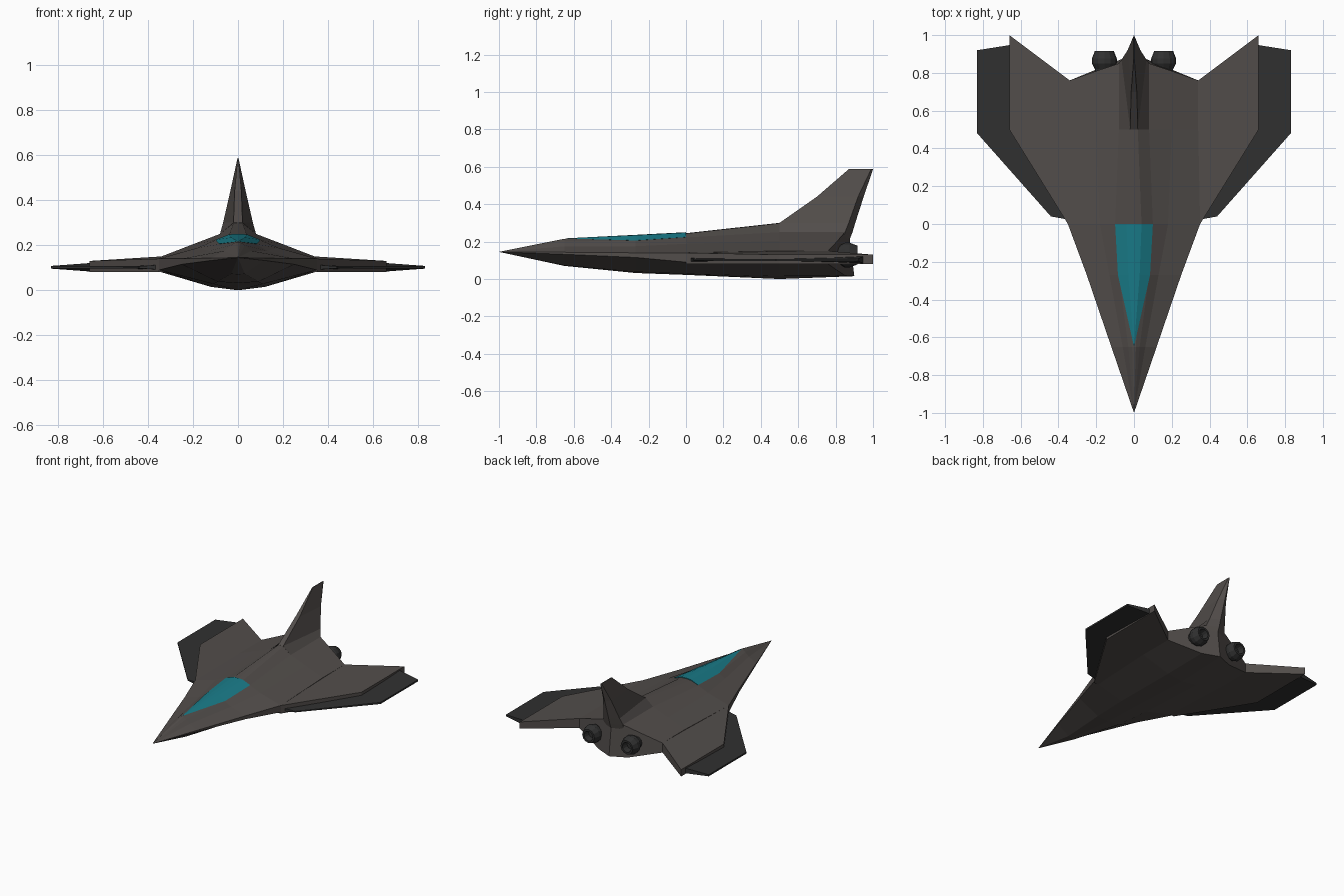
import bpy, bmesh, math

if "Cube" in bpy.data.objects:
    bpy.data.objects.remove(bpy.data.objects["Cube"])


def material(name, r, g, b):
    m = bpy.data.materials.new(name)
    m.diffuse_color = (r, g, b, 1)
    m.use_nodes = True
    m.node_tree.nodes["Principled BSDF"].inputs["Base Color"].default_value = m.diffuse_color
    return m


HULL = material("hull_grey", 0.085, 0.075, 0.07)
DARK = material("dark_grey", 0.03, 0.03, 0.03)
GLASS = material("teal_glass", 0.01, 0.2, 0.25)


def loft(name, rings, mat, mirror=True, closed=False, merge=True):
    """Skin a list of rings, cap the ends and mirror the half across x = 0."""
    bm = bmesh.new()
    vs = [[bm.verts.new(p) for p in ring] for ring in rings]
    n = len(rings[0])
    for a, b in zip(vs, vs[1:]):
        for i in range(n if closed else n - 1):
            j = (i + 1) % n
            bm.faces.new((a[i], a[j], b[j], b[i]))
    bm.faces.new(vs[0])
    bm.faces.new(vs[-1])
    if mirror:
        bmesh.ops.mirror(bm, geom=bm.verts[:] + bm.edges[:] + bm.faces[:],
                         axis='X', merge_dist=0.0005 if merge else 0.0)
    bmesh.ops.remove_doubles(bm, verts=bm.verts, dist=0.0005)
    bmesh.ops.dissolve_degenerate(bm, edges=bm.edges, dist=0.0005)
    bmesh.ops.recalc_face_normals(bm, faces=bm.faces)
    mesh = bpy.data.meshes.new(name)
    bm.to_mesh(mesh)
    bm.free()
    mesh.materials.append(mat)
    ob = bpy.data.objects.new(name, mesh)
    bpy.context.collection.objects.link(ob)
    return ob


def station(y, *xz):
    return [(x, y, z) for x, z in xz]


# Fuselage: half sections from top centre, over the side, to bottom centre
nose = [(0, -1, 0.145)] * 8
rear = [(0, 0.87, 0.26), (0.03, 0.86, 0.26), (0.08, 0.85, 0.25), (0.2, 0.81, 0.204),
        (0.34, 0.76, 0.15), (0.34, 0.76, 0.08), (0.12, 0.85, 0.018), (0, 0.9, 0.015)]
loft("fuselage", [
    nose,
    station(-0.65, (0, 0.215), (0.01, 0.213), (0.03, 0.2), (0.06, 0.175),
            (0.12, 0.143), (0.12, 0.132), (0.03, 0.073), (0, 0.07)),
    station(-0.27, (0, 0.226), (0.03, 0.226), (0.08, 0.205), (0.13, 0.175),
            (0.25, 0.14), (0.25, 0.115), (0.09, 0.038), (0, 0.032)),
    station(0, (0, 0.245), (0.04, 0.243), (0.1, 0.222), (0.18, 0.188),
            (0.35, 0.14), (0.35, 0.09), (0.11, 0.028), (0, 0.022)),
    station(0.5, (0, 0.3), (0.02, 0.298), (0.08, 0.25), (0.2, 0.204),
            (0.34, 0.15), (0.34, 0.08), (0.12, 0.015), (0, 0.0)),
    rear], HULL)

# Inner wings: slab with swept leading edge and cut-in trailing edge
plan = [(0.3, 0), (0.35, 0), (0.66, 0.5), (0.66, 1.0), (0.34, 0.76), (0.3, 0.76)]
top_z = [0.14, 0.14, 0.13, 0.13, 0.15, 0.15]
loft("inner_wings", [[(x, y, 0.08) for x, y in plan],
                     [(x, y, z) for (x, y), z in zip(plan, top_z)]],
     HULL, closed=True, merge=False)

# Dark outer wing panels: thin wedges that sharpen toward the tips
tip = [(0.33, 0.02), (0.44, 0.04), (0.83, 0.48), (0.83, 0.92), (0.64, 0.95), (0.4, 0.6)]
half = [0.012, 0.004, 0.006, 0.006, 0.02, 0.02]
loft("outer_wings", [[(x, y, 0.102 + s * h) for (x, y), h in zip(tip, half)]
                     for s in (-1, 1)], DARK, closed=True, merge=False)


# Tail fin: half sections (front centre, front edge, rear edge, rear ridge)
def fin_ring(z, y_front, x_front, y_rear, x_rear, y_ridge):
    return [(0, y_front, z), (x_front, y_front, z), (x_rear, y_rear, z), (0, y_ridge, z)]


loft("tail_fin", [
    fin_ring(0.2, 0.5, 0.08, 0.84, 0.08, 0.87),
    fin_ring(0.25, 0.5, 0.08, 0.85, 0.08, 0.89),
    fin_ring(0.3, 0.5, 0.02, 0.87, 0.066, 0.905),
    fin_ring(0.44, 0.7, 0.015, 0.92, 0.034, 0.95),
    fin_ring(0.587, 0.87, 0.002, 0.99, 0.002, 1.0)], HULL)

# Cockpit canopy
loft("canopy", [
    [(0, -0.65, 0.217)] * 4,
    station(-0.27, (0, 0.236), (0.03, 0.234), (0.085, 0.206), (0, 0.2)),
    station(0, (0, 0.25), (0.04, 0.248), (0.1, 0.224), (0, 0.21))], GLASS)

# Engine nozzles: turned profile with a hollow outlet
profile = [(0.045, 0.76), (0.05, 0.82), (0.066, 0.85), (0.066, 0.875),
           (0.05, 0.917), (0.036, 0.917), (0.03, 0.87)]
rings = [[(0.157 + r * math.cos(a * math.pi / 6), y, 0.128 + r * math.sin(a * math.pi / 6))
          for a in range(12)] for r, y in profile]
loft("engine_nozzles", rings, DARK, closed=True, merge=False)
